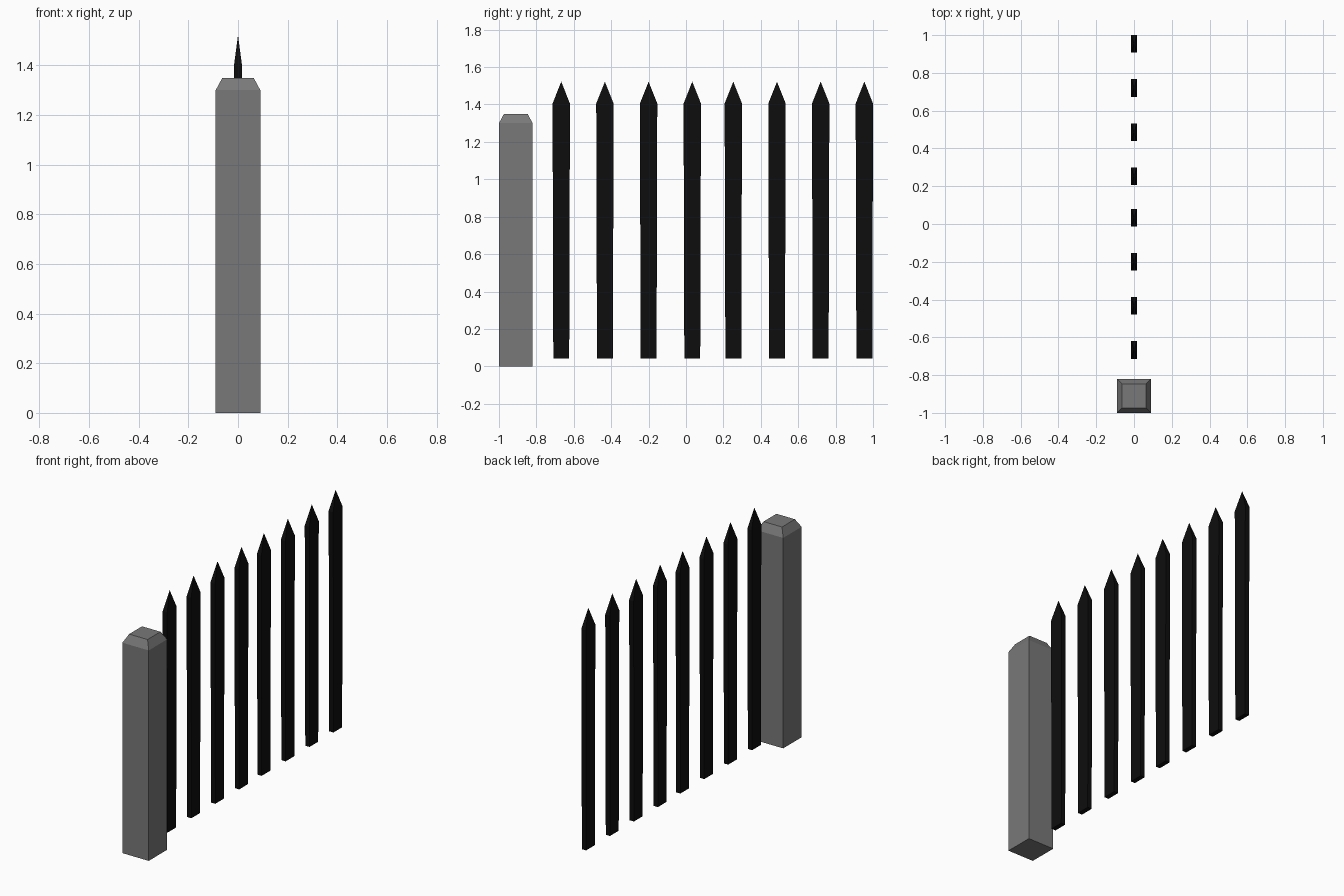
import bpy, bmesh

if "Cube" in bpy.data.objects:
    bpy.data.objects.remove(bpy.data.objects["Cube"])


def material(name, value):
    m = bpy.data.materials.new(name)
    m.diffuse_color = (value, value, value, 1)
    m.use_nodes = True
    m.node_tree.nodes["Principled BSDF"].inputs["Base Color"].default_value = m.diffuse_color
    return m


def loft(name, sections, y, mat):
    """Solid through rectangles (half_x, half_y, z); a zero-size one is a point."""
    bm = bmesh.new()
    rings = []
    for hx, hy, z in sections:
        corners = [(-1, -1), (1, -1), (1, 1), (-1, 1)] if hx else [(0, 0)]
        rings.append([bm.verts.new((sx * hx, sy * hy, z)) for sx, sy in corners])
    bm.faces.new(rings[0][::-1])
    for a, b in zip(rings, rings[1:]):
        for i in range(4):
            j = (i + 1) % 4
            bm.faces.new((a[i], a[j], b[0]) if len(b) == 1 else (a[i], a[j], b[j], b[i]))
    if len(rings[-1]) == 4:
        bm.faces.new(rings[-1])
    bmesh.ops.recalc_face_normals(bm, faces=bm.faces)
    mesh = bpy.data.meshes.new(name)
    bm.to_mesh(mesh)
    bm.free()
    mesh.materials.append(mat)
    obj = bpy.data.objects.new(name, mesh)
    obj.location.y = y
    bpy.context.collection.objects.link(obj)


stone = material("grey stone", 0.19)
iron = material("black iron", 0.004)

# Stone post with a chamfered top
loft("post", [(0.09, 0.09, 0), (0.09, 0.09, 1.30), (0.063, 0.063, 1.35)], -0.91, stone)

# Two panels of four pointed pickets, slightly wider at the shoulder
for panel, start in enumerate((-0.667, 0.253)):
    for i in range(4):
        loft(f"picket_{panel * 4 + i + 1}",
             [(0.0145, 0.0425, 0.043), (0.0155, 0.0465, 1.405), (0, 0, 1.522)],
             start + i * 0.2335, iron)
